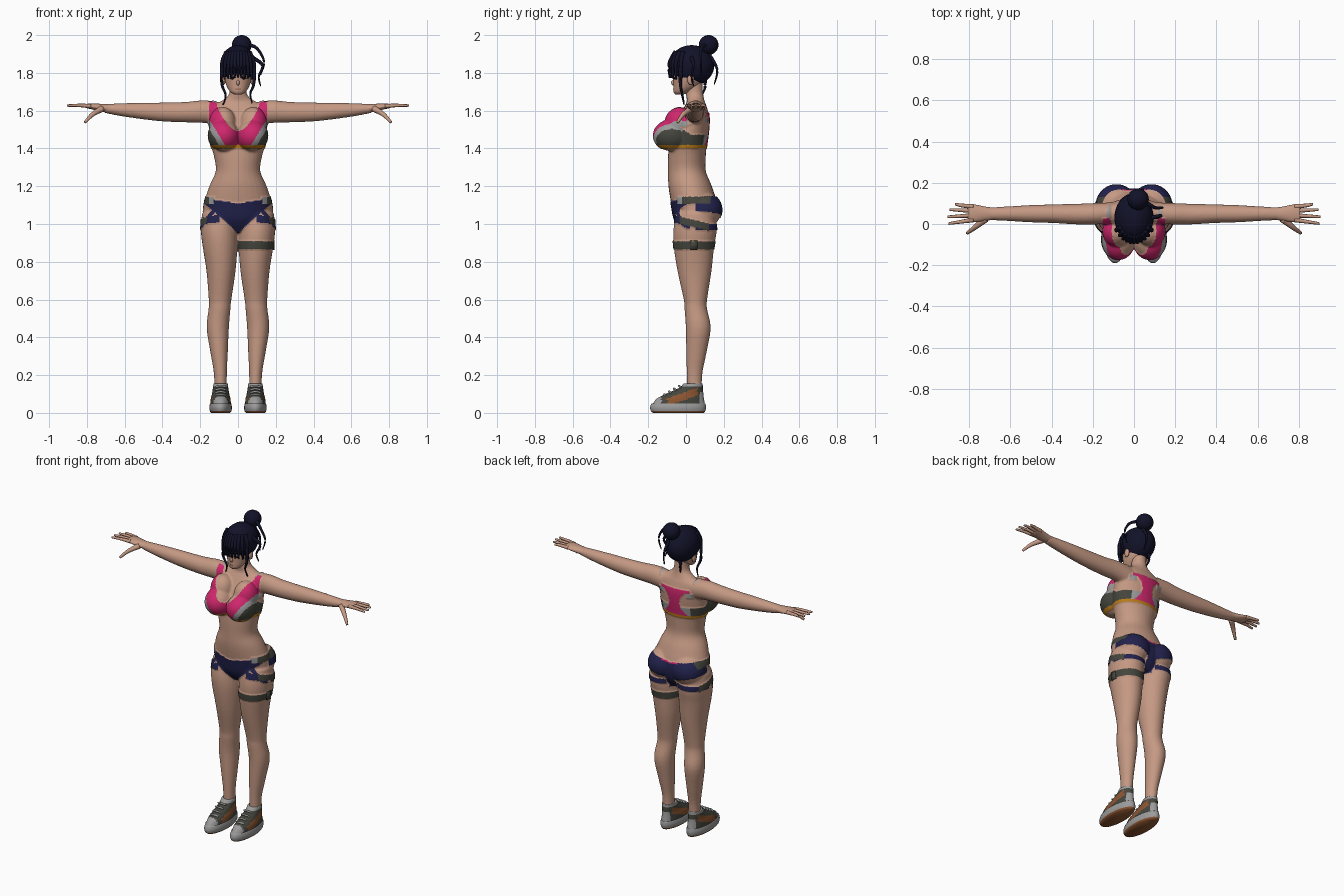
import bpy, bmesh, math
from mathutils import Vector, Matrix

if "Cube" in bpy.data.objects:
    bpy.data.objects.remove(bpy.data.objects["Cube"])


def material(name, rgb):
    m = bpy.data.materials.new(name)
    m.use_nodes = True
    m.diffuse_color = (*rgb, 1)
    bsdf = next(n for n in m.node_tree.nodes if n.type == 'BSDF_PRINCIPLED')
    bsdf.inputs["Base Color"].default_value = (*rgb, 1)
    bsdf.inputs["Roughness"].default_value = .8
    return m


MATS = [material("skin", (.56, .32, .23)), material("pink", (.62, .02, .15)),
        material("olive_grey", (.06, .06, .048)), material("orange", (.5, .2, .01)),
        material("light_grey", (.33, .33, .33)), material("navy", (.016, .016, .075)),
        material("hair_black", (.006, .006, .022)), material("shoe_brown", (.26, .09, .03)),
        material("lip_red", (.36, .12, .09))]
SKIN, PINK, OLIVE, ORANGE, GREY, NAVY, HAIR, BROWN, LIP = range(9)


def loft(bm, sections, axis='z', side=1, n=28, steps=4):
    """Smooth loft of ellipses (t, centre_u, centre_v, radius_u, radius_v)."""
    s = [Vector(q) for q in sections]
    rows = []
    for i in range(len(s) - 1):
        a, b, c, d = s[max(i - 1, 0)], s[i], s[i + 1], s[min(i + 2, len(s) - 1)]
        for k in range(steps):
            f = k / steps
            rows.append(b + (c - a) * (f / 2) + (a - b * 2.5 + c * 2 - d / 2) * f**2
                        + (b * 3 - a - c * 3 + d) * (f**3 / 2))
    rows.append(s[-1])
    rings = []
    for t, cu, cv, ru, rv in rows:
        ring = []
        for j in range(n):
            w = math.tau * j / n
            u, v = cu + ru * math.cos(w), cv + rv * math.sin(w)
            x, y, z = (u, v, t) if axis == 'z' else (t, u, v)
            ring.append(bm.verts.new((x * side, y, z)))
        rings.append(ring)
    faces = [bm.faces.new((p[j], p[(j + 1) % n], q[(j + 1) % n], q[j]))
             for p, q in zip(rings, rings[1:]) for j in range(n)]
    faces += [bm.faces.new(rings[0]), bm.faces.new(rings[-1])]
    bmesh.ops.recalc_face_normals(bm, faces=faces)


def ball(bm, centre, radii):
    m = Matrix.Translation(centre) @ Matrix.Diagonal((*radii, 1))
    return bmesh.ops.create_uvsphere(bm, u_segments=32, v_segments=20, radius=1, matrix=m)["verts"]


def finish(name, bm, rule):
    """Make an object; rule is a colour index or a function of the face centre."""
    me = bpy.data.meshes.new(name)
    bm.to_mesh(me)
    bm.free()
    ob = bpy.data.objects.new(name, me)
    bpy.context.collection.objects.link(ob)
    for m in MATS:
        me.materials.append(m)
    paint(ob, rule)
    return ob


def paint(ob, rule):
    for p in ob.data.polygons:
        p.use_smooth = True
        p.material_index = rule(*p.center) if callable(rule) else rule


def strand(bm, pts, r0, r1):
    """Tapered round strand through a few points."""
    pts = [Vector(p) for p in pts]
    dense = []
    for i in range(len(pts) - 1):
        a, b, c, d = pts[max(i - 1, 0)], pts[i], pts[i + 1], pts[min(i + 2, len(pts) - 1)]
        for k in range(5):
            f = k / 5
            dense.append(b + (c - a) * (f / 2) + (a - b * 2.5 + c * 2 - d / 2) * f**2
                         + (b * 3 - a - c * 3 + d) * (f**3 / 2))
    dense.append(pts[-1])
    rings = []
    for i, p in enumerate(dense):
        t = dense[min(i + 1, len(dense) - 1)] - dense[max(i - 1, 0)]
        q = t.to_track_quat('Z', 'Y')
        r = r0 + (r1 - r0) * i / (len(dense) - 1)
        rings.append([bm.verts.new(p + q @ Vector((r * math.cos(w), r * math.sin(w), 0)))
                      for w in (math.tau * j / 8 for j in range(8))])
    faces = [bm.faces.new((p[j], p[(j + 1) % 8], q[(j + 1) % 8], q[j]))
             for p, q in zip(rings, rings[1:]) for j in range(8)]
    faces += [bm.faces.new(rings[0]), bm.faces.new(rings[-1])]
    bmesh.ops.recalc_face_normals(bm, faces=faces)


# Colour rules for the clothing
def top_colour(a, y, z):
    if a > .165 and z > 1.52:
        return SKIN
    if z < 1.42:
        return ORANGE
    if y < .03:
        if z > 1.49 + 11 * a * a or (z > 1.53 and a > .152):
            return SKIN
        edge = .07 + (z - 1.42) * .6
        if z > 1.47 + max(0, .03 - y) * .7 and a > edge + .02 and z < 1.55:
            return SKIN
        return PINK if a < edge else GREY if a < edge + .03 else OLIVE
    if z > 1.57:
        return GREY if 1.56 + 7 * (a - .02)**2 < z and .115 < a < .145 else SKIN if z > 1.585 or a > .1 else PINK
    if a < .035 + 7 * (z - 1.5)**2:
        return PINK
    if z < 1.475:
        return GREY if a < .095 else OLIVE
    return GREY if z > 1.54 and .08 < a < .115 else SKIN


def shorts_colour(a, y, z):
    top = 1.11 + .15 * a + .1 * max(y, 0)
    if a > .125 and -.045 < y < .13 and 1.105 < z < 1.145:
        return GREY if y < -.02 else OLIVE
    if a > .1 and y < .12 and abs(z - 1.03 + .25 * (y + .07)) < .019:
        return OLIVE if y > -.03 else NAVY
    if z > top:
        return SKIN
    if y < .05:
        diagonal = a > .09 and y < .02 and abs(z - 1.1 + 1.2 * (a - .1)) < .016
        return NAVY if diagonal or z > .97 + .9 * (a - .02) else SKIN
    if z > top - .008 and a < .06:
        return PINK
    if z > 1.02 + .25 * a or a < .03:
        return NAVY
    return NAVY if a > .04 and abs(z - .985) < .016 else SKIN


def body_colour(x, y, z):
    a = abs(x)
    if 1.402 < z < 1.68 and a < .19:
        return top_colour(a, y, z)
    if .95 < z < 1.16 and a < .25:
        return shorts_colour(a, y, z)
    return OLIVE if x > 0 and .865 < z < .91 else SKIN


# Body: overlapping lofts fused into one smooth skin
TORSO = [(.96, 0, .05, .06, .07), (1.02, 0, .05, .165, .11), (1.1, 0, .045, .18, .122),
         (1.2, 0, .022, .152, .115), (1.28, 0, .005, .118, .1), (1.36, 0, .005, .128, .1),
         (1.42, 0, .01, .145, .1), (1.5, 0, .022, .155, .098), (1.57, 0, .042, .155, .08),
         (1.62, 0, .05, .15, .06), (1.65, 0, .052, .09, .047), (1.69, 0, .045, .046, .046),
         (1.77, 0, .04, .045, .046)]
ARM = [(.1, .055, 1.585, .05, .06), (.18, .05, 1.595, .052, .06), (.28, .048, 1.592, .05, .054),
       (.4, .05, 1.593, .045, .05), (.5, .05, 1.598, .042, .044), (.62, .05, 1.605, .035, .034),
       (.71, .05, 1.612, .03, .023)]
LEG = [(1.06, .1, .05, .09, .1), (.97, .1, .048, .097, .115), (.88, .095, .042, .092, .107),
       (.75, .09, .045, .077, .09), (.6, .095, .05, .06, .062), (.55, .098, .052, .058, .06),
       (.45, .107, .065, .059, .066), (.32, .1, .055, .046, .054), (.2, .093, .045, .034, .041),
       (.08, .092, .045, .034, .04)]
bm = bmesh.new()
loft(bm, TORSO)
for s in (1, -1):
    loft(bm, ARM, 'x', s)
    loft(bm, LEG, side=s)
    ball(bm, (s * .076, -.075, 1.468), (.081, .097, .083))
    ball(bm, (s * .08, -.035, 1.53), (.07, .075, .09))
    ball(bm, (s * .085, .09, 1.075), (.098, .1, .095))
body = finish("body", bm, SKIN)
bpy.context.view_layer.objects.active = body
mod = body.modifiers.new("fuse", 'REMESH')
mod.mode, mod.voxel_size = 'VOXEL', .006
mod2 = body.modifiers.new("relax", 'SMOOTH')
mod2.factor, mod2.iterations = .5, 10
for name in ("fuse", "relax"):
    bpy.ops.object.modifier_apply(modifier=name)
paint(body, body_colour)
# Raise the clothing a little off the skin
cloth = {i for p in body.data.polygons if p.material_index != SKIN for i in p.vertices}
moves = [(i, body.data.vertices[i].normal * .004) for i in cloth]
for i, d in moves:
    body.data.vertices[i].co += d

# Head with nose, ears, eyes and lips
bm = bmesh.new()
loft(bm, [(1.685, 0, -.035, .018, .02), (1.7, 0, -.022, .042, .044), (1.74, 0, .005, .064, .072),
          (1.8, 0, .02, .075, .088), (1.87, 0, .03, .07, .085), (1.91, 0, .03, .04, .05)])
ball(bm, (0, -.067, 1.748), (.009, .012, .014))
for s in (1, -1):
    ball(bm, (s * .075, .025, 1.765), (.01, .018, .028))
finish("head", bm, SKIN)
bm = bmesh.new()
for s in (1, -1):
    ball(bm, (s * .03, -.062, 1.772), (.014, .004, .006))
finish("eyes", bm, HAIR)
bm = bmesh.new()
ball(bm, (0, -.062, 1.715), (.016, .006, .006))
finish("lips", bm, LIP)

# Hair cap, bun, fringe and loose locks
bm = bmesh.new()
for v in ball(bm, (0, .03, 1.84), (.095, .12, .107)):
    cut = 1.79 - .065 * min(1, max(0, (v.co.y + .05) / .07))
    v.co.z = max(v.co.z, cut)
finish("hair_cap", bm, HAIR)
bm = bmesh.new()
ball(bm, (.02, .12, 1.948), (.052, .052, .052))
finish("hair_bun", bm, HAIR)
bm = bmesh.new()
for i in range(11):
    x = -.085 + .017 * i
    y = .03 - .118 * math.sqrt(1 - (x / .097)**2)
    strand(bm, [(x * .7, y * .6, 1.91), (x, y, 1.85), (x * 1.05, y + .002, 1.775 - 2 * x * x)], .015, .005)
finish("fringe", bm, HAIR)
bm = bmesh.new()
LOCKS = [[(-.085, -.03, 1.83), (-.085, -.03, 1.74), (-.065, -.02, 1.68), (-.08, -.01, 1.63)],
         [(.085, -.03, 1.83), (.083, -.03, 1.74), (.065, -.02, 1.69), (.075, -.01, 1.64)],
         [(.08, .03, 1.88), (.13, .04, 1.84), (.11, .03, 1.78), (.12, .04, 1.73)],
         [(.05, .11, 1.95), (.1, .08, 1.93), (.138, .08, 1.86), (.12, .08, 1.79)],
         [(.03, .12, 1.9), (.04, .165, 1.82), (.05, .15, 1.74)],
         [(-.03, .1, 1.76), (-.03, .1, 1.72), (-.02, .085, 1.68)]]
for path in LOCKS:
    strand(bm, path, .011, .003)
finish("loose_locks", bm, HAIR)

# Hands
for s, side in ((1, "left"), (-1, "right")):
    bm = bmesh.new()
    loft(bm, [(.67, .05, 1.611, .028, .022), (.72, .05, 1.615, .034, .021),
              (.77, .052, 1.622, .042, .016), (.805, .053, 1.625, .04, .011)], 'x', s)
    for y0, tip, y1 in ((.02, .9, .002), (.042, .905, .035), (.064, .895, .07), (.084, .868, .097)):
        strand(bm, [(s * .78, y0, 1.624), (s * .84, (y0 + y1) / 2, 1.628), (s * tip, y1, 1.627)], .012, .006)
    strand(bm, [(s * .72, .025, 1.61), (s * .77, -.015, 1.58), (s * .81, -.045, 1.538)], .018, .007)
    finish(side + "_hand", bm, SKIN)

# Shoes
def sole_colour(x, y, z):
    return BROWN if z < .012 else GREY


def upper_colour(x, y, z):
    if z > .14 or y < -.13 or (y > .075 and z < .11):
        return GREY
    return BROWN if abs(z - .085 - .35 * (y + .02)) < .02 and -.1 < y < .06 else OLIVE


for s, side in ((1, "left"), (-1, "right")):
    bm = bmesh.new()
    loft(bm, [(0, .092, -.04, .05, .135), (.01, .092, -.042, .057, .144), (.03, .092, -.042, .06, .148),
              (.05, .092, -.04, .056, .143)], side=s, n=40)
    finish(side + "_shoe_sole", bm, sole_colour)
    bm = bmesh.new()
    loft(bm, [(.04, .092, -.04, .055, .141), (.075, .092, -.03, .052, .125), (.1, .092, -.008, .046, .1),
              (.13, .092, .025, .041, .065), (.155, .092, .038, .038, .05)], side=s, n=40, steps=6)
    finish(side + "_shoe_upper", bm, upper_colour)
    bm = bmesh.new()
    for i in range(4):
        y, z = -.115 + .026 * i, .098 + .015 * i
        strand(bm, [(s * .065, y + .008, z - .006), (s * .092, y, z), (s * .119, y + .008, z - .006)], .006, .006)
    finish(side + "_laces", bm, GREY)

# Buckle on the thigh strap
bm = bmesh.new()
bmesh.ops.create_cube(bm, size=1, matrix=Matrix.Translation((.187, .04, .888)) @ Matrix.Diagonal((.014, .04, .05, 1)))
finish("strap_buckle", bm, OLIVE)
